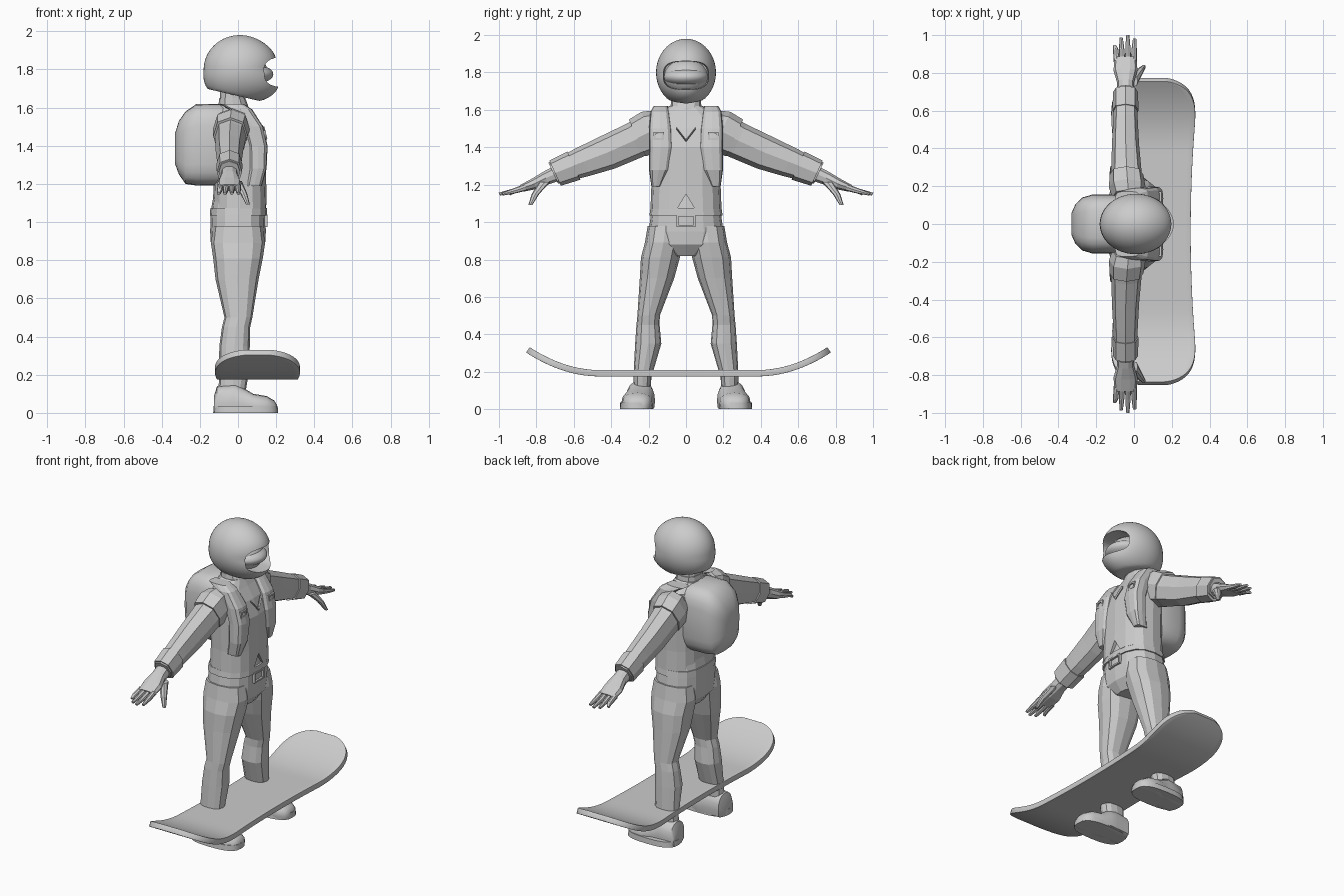
import bpy, bmesh, math
from mathutils import Vector

if "Cube" in bpy.data.objects:
    bpy.data.objects.remove(bpy.data.objects["Cube"])

grey = bpy.data.materials.new("plain grey")
grey.use_nodes = True
grey.diffuse_color = (0.6, 0.6, 0.6, 1)
grey.node_tree.nodes["Principled BSDF"].inputs["Base Color"].default_value = (0.6, 0.6, 0.6, 1)

X, Y, Z = Vector((1, 0, 0)), Vector((0, 1, 0)), Vector((0, 0, 1))
ARM_UP = Vector((0, 0.42, 0.91))


def finish(name, bm, smooth=None, mirror=False):
    """Turn a bmesh into an object, optionally mirrored to the other side."""
    bmesh.ops.recalc_face_normals(bm, faces=bm.faces)
    mesh = bpy.data.meshes.new(name)
    bm.to_mesh(mesh)
    bm.free()
    mesh.materials.append(grey)
    ob = bpy.data.objects.new(name, mesh)
    bpy.context.collection.objects.link(ob)
    if mirror:
        mod = ob.modifiers.new("mirror", 'MIRROR')
        mod.use_axis = (False, True, False)
    if smooth:
        shade(ob, smooth)
    return ob


def shade(ob, angle):
    bpy.ops.object.select_all(action='DESELECT')
    ob.select_set(True)
    bpy.context.view_layer.objects.active = ob
    bpy.ops.object.shade_smooth_by_angle(angle=math.radians(angle))


def loft(name, rings, u=X, v=Y, n=12, p=2.4, floor=None, smooth=None, mirror=False):
    """Skin superellipse rings given as (x, y, z, half size on u, half size on v)."""
    bm = bmesh.new()
    loops = []
    for x, y, z, a, b in rings:
        loop = []
        for i in range(n):
            t = math.tau * i / n
            c, s = math.cos(t), math.sin(t)
            c = math.copysign(abs(c) ** (2 / p), c)
            s = math.copysign(abs(s) ** (2 / p), s)
            co = Vector((x, y, z)) + u * a * c + v * b * s
            if floor is not None:
                co.z = max(co.z, floor)
            loop.append(bm.verts.new(co))
        loops.append(loop)
    for low, high in zip(loops, loops[1:]):
        for i in range(n):
            j = (i + 1) % n
            bm.faces.new((low[i], low[j], high[j], high[i]))
    bm.faces.new(loops[0])
    bm.faces.new(loops[-1])
    return finish(name, bm, smooth, mirror)


def carve(ob, cutter):
    """Cut one object out of another and drop the cutter."""
    cutter.hide_render = True
    mod = ob.modifiers.new("cut", 'BOOLEAN')
    mod.operation = 'DIFFERENCE'
    mod.object = cutter
    bpy.context.view_layer.objects.active = ob
    bpy.ops.object.modifier_apply(modifier=mod.name)
    bpy.data.objects.remove(cutter)


def frame(name, x, y, z, w, h, bar, mirror=False):
    """Rectangular buckle frame made of four bars."""
    bm = bmesh.new()
    for dy, dz, sy, sz in ((w, 0, bar, 2 * h), (-w, 0, bar, 2 * h),
                           (0, h, 2 * w + bar, bar), (0, -h, 2 * w + bar, bar)):
        cube = bmesh.ops.create_cube(bm, size=1)["verts"]
        bmesh.ops.scale(bm, vec=(0.025, sy, sz), verts=cube)
        bmesh.ops.translate(bm, vec=(x, y + dy, z + dz), verts=cube)
    return finish(name, bm, mirror=mirror)


def ellipsoid(name, centre, radii, shape=None, smooth=40):
    bm = bmesh.new()
    bmesh.ops.create_uvsphere(bm, u_segments=48, v_segments=32, radius=1)
    for vert in bm.verts:
        if shape:
            vert.co.x *= shape(vert.co)
        vert.co = Vector(centre) + Vector([r * c for r, c in zip(radii, vert.co)])
        if shape:
            vert.co.z = max(vert.co.z, 1.661 - 0.23 * vert.co.x)
    return finish(name, bm, smooth)


# Helmet with a jutting chin guard and a face opening
def helmet_shape(c):
    if c.z < 0:
        return 1 - c.z * (0.45 if c.x > 0 else 0.15)
    return 1 + (0.06 * math.sin(math.pi * c.z) if c.x > 0 else 0)


helmet = ellipsoid("helmet", (0.01, 0, 1.8), (0.19, 0.16, 0.18), helmet_shape)
opening = loft("face_opening_cutter", [(0.07, 0, 1.785, 0.115, 0.073), (0.4, 0, 1.785, 0.145, 0.08)],
               Y, Z, n=40, p=3)
carve(helmet, opening)
shade(helmet, 35)
ellipsoid("face_mask", (0.04, 0, 1.775), (0.12, 0.12, 0.1))
ellipsoid("goggles", (0.06, 0, 1.775), (0.125, 0.12, 0.055))

# Neck and collar
loft("neck", [(-0.03, 0, 1.55, 0.07, 0.075), (-0.03, 0, 1.76, 0.06, 0.07)])
loft("collar", [(-0.025, 0, 1.54, 0.09, 0.1), (-0.025, 0, 1.61, 0.078, 0.083),
                (-0.03, 0, 1.65, 0.068, 0.08)])

# Jacket with a notch in the front hem
jacket = loft("jacket", [(0.01, 0, 1.07, 0.142, 0.19), (0.01, 0, 1.2, 0.138, 0.185),
                         (0.01, 0, 1.4, 0.135, 0.19), (0, 0, 1.5, 0.112, 0.19),
                         (-0.02, 0, 1.57, 0.09, 0.17), (-0.03, 0, 1.62, 0.075, 0.09)], n=16, p=2.6)
notch = loft("hem_notch_cutter", [(0.125, 0, 1.05, 0.05, 0.06), (0.125, 0, 1.05, 0.05, 0.06)])
bm = bmesh.new()
ends = [[bm.verts.new((x, y, z)) for y, z in ((-0.06, 1.05), (0.06, 1.05), (0, 1.15))] for x in (0.125, 0.3)]
for i in range(3):
    j = (i + 1) % 3
    bm.faces.new((ends[0][i], ends[0][j], ends[1][j], ends[1][i]))
for end in ends:
    bm.faces.new(end)
bpy.data.objects.remove(notch)
carve(jacket, finish("hem_notch_cutter", bm))
loft("neckline", [(0.13, 0.05, 1.5, 0.008, 0.006), (0.146, 0, 1.435, 0.008, 0.006)],
     X, Z, n=4, p=2, mirror=True)

# Trousers: hips, waistband, buckle and legs
loft("hips", [(0, 0, 1.16, 0.125, 0.165), (0, 0, 1.06, 0.142, 0.185), (0, 0, 0.95, 0.146, 0.2),
              (0, 0, 0.88, 0.142, 0.18), (0, 0, 0.82, 0.1, 0.08)], n=16, p=2.6)
loft("waistband", [(0.003, 0, 1.035, 0.15, 0.196), (0.003, 0, 1.075, 0.148, 0.19)], n=16, p=2.6)
frame("belt_buckle", 0.143, 0, 1.008, 0.045, 0.028, 0.01)
loft("leg", [(0, 0.11, 0.98, 0.13, 0.095), (0, 0.12, 0.89, 0.142, 0.1), (0, 0.137, 0.81, 0.13, 0.104),
             (-0.005, 0.155, 0.7, 0.113, 0.092), (0.002, 0.2, 0.5, 0.073, 0.06),
             (-0.01, 0.203, 0.45, 0.074, 0.062), (-0.018, 0.202, 0.35, 0.08, 0.07),
             (-0.025, 0.233, 0.17, 0.075, 0.048), (-0.035, 0.235, 0.08, 0.07, 0.045)], mirror=True)

# Shoes
loft("shoe", [(x, 0.26 - 0.015 * (h > 0.12), 0.35 * h, w, 0.65 * h) for x, h, w in (
    (-0.125, 0.09, 0.045), (-0.11, 0.14, 0.07), (-0.02, 0.152, 0.075), (0.03, 0.13, 0.08),
    (0.08, 0.1, 0.085), (0.15, 0.088, 0.08), (0.19, 0.065, 0.06), (0.205, 0.04, 0.035))],
     Y, Z, n=16, floor=0, smooth=35, mirror=True)
loft("sole", [(0.04, 0.264, 0, 0.17, 0.09), (0.04, 0.264, 0.035, 0.168, 0.088)],
     n=24, p=2.8, smooth=35, mirror=True)

# Arms: sleeve, shoulder flap and cuff
loft("sleeve", [(-0.03, 0.12, 1.5, 0.08, 0.09), (-0.035, 0.2, 1.475, 0.088, 0.103),
                (-0.04, 0.28, 1.435, 0.08, 0.098), (-0.045, 0.42, 1.372, 0.072, 0.094),
                (-0.045, 0.55, 1.322, 0.065, 0.082), (-0.045, 0.71, 1.262, 0.056, 0.062)],
     X, ARM_UP, n=8, mirror=True)
loft("shoulder_flap", [(-0.03, 0.14, 1.505, 0.085, 0.1), (-0.035, 0.19, 1.485, 0.097, 0.115),
                       (-0.04, 0.26, 1.45, 0.09, 0.108)], X, ARM_UP, n=8, mirror=True)
loft("cuff", [(-0.045, 0.6, 1.302, 0.069, 0.083), (-0.045, 0.7, 1.262, 0.066, 0.074)],
     X, ARM_UP, n=8, mirror=True)

# Hands
loft("palm", [(-0.045, 0.68, 1.265, 0.042, 0.045), (-0.045, 0.75, 1.235, 0.045, 0.038),
              (-0.045, 0.81, 1.205, 0.063, 0.032), (-0.045, 0.88, 1.18, 0.06, 0.02)],
     X, ARM_UP, n=10, mirror=True)
for name, x, tip_x, tip_y in (("little_finger", -0.092, -0.102, 0.945), ("ring_finger", -0.062, -0.068, 0.985),
                              ("middle_finger", -0.031, -0.033, 0.998), ("index_finger", -0.001, 0.003, 0.98)):
    loft(name, [(x, 0.86, 1.185, 0.016, 0.018), ((x + tip_x) / 2, 0.925, 1.165, 0.014, 0.014),
                (tip_x, tip_y, 1.15, 0.009, 0.008)], X, ARM_UP, n=8, mirror=True)
loft("thumb", [(-0.005, 0.755, 1.215, 0.025, 0.03), (0.03, 0.805, 1.15, 0.018, 0.02),
               (0.052, 0.832, 1.092, 0.01, 0.011)], n=8, mirror=True)

# Backpack, straps and strap buckles
loft("backpack", [(-0.06, 0, 1.405, 0.15, 0.205), (-0.1, 0, 1.405, 0.157, 0.215),
                  (-0.22, 0, 1.405, 0.156, 0.213), (-0.275, 0, 1.39, 0.14, 0.19),
                  (-0.31, 0, 1.39, 0.105, 0.14), (-0.33, 0, 1.385, 0.06, 0.08)],
     Y, Z, n=24, p=3.6, smooth=40)
loft("strap", [(0.085, 0.16, 1.19, 0.04, 0.025), (0.105, 0.145, 1.28, 0.045, 0.053),
               (0.105, 0.135, 1.4, 0.05, 0.062), (0.08, 0.138, 1.5, 0.052, 0.06),
               (0.015, 0.14, 1.59, 0.06, 0.05), (-0.035, 0.135, 1.62, 0.065, 0.038)],
     p=3.5, mirror=True)
frame("strap_buckle", 0.133, 0.145, 1.46, 0.023, 0.016, 0.01, mirror=True)

# Board: side-cut deck with upturned rounded ends
bm = bmesh.new()
bmesh.ops.create_grid(bm, x_segments=14, y_segments=56, size=1)
for vert in bm.verts:
    t = math.sin(vert.co.y * math.pi / 2)
    s = max(0, (abs(t) - 0.68) / 0.32) * 0.985
    width = (0.198 + 0.045 * t * t) * (1 - s ** 3) ** 0.42
    lift = max(0, (abs(t) * 0.805 - 0.42) / 0.385)
    vert.co = (0.102 + vert.co.x * width, -0.04 + 0.805 * t, 0.192 + 0.125 * lift ** 2)
board = finish("board", bm)
solid = board.modifiers.new("thickness", 'SOLIDIFY')
solid.thickness, solid.offset = 0.034, 0
edge = board.modifiers.new("round_edge", 'BEVEL')
edge.width, edge.segments, edge.limit_method = 0.01, 2, 'ANGLE'
edge.angle_limit = math.radians(50)
shade(board, 50)
